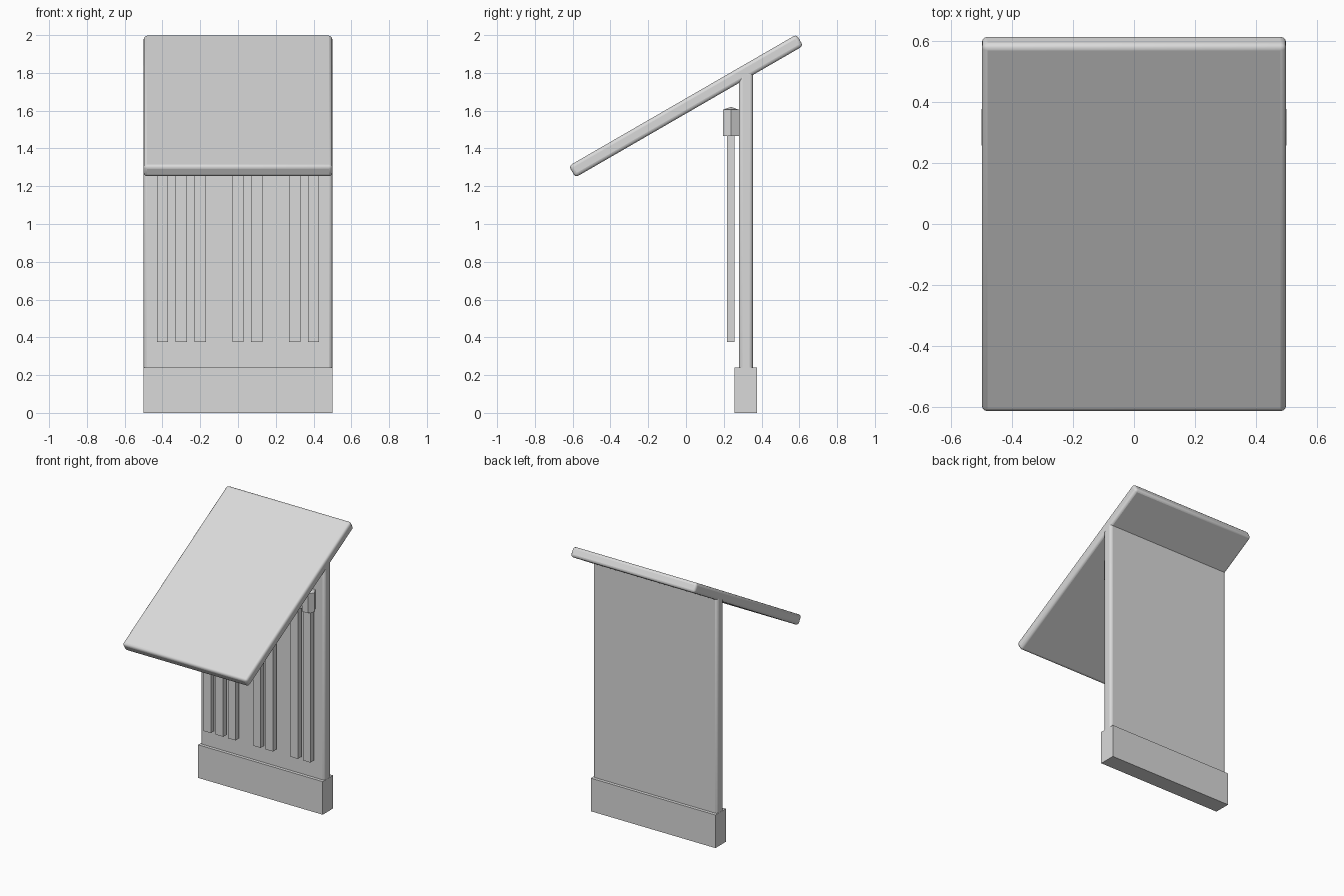
import bpy
import bmesh
import math
from mathutils import Matrix

cube = bpy.data.objects.get("Cube")
if cube:
    bpy.data.objects.remove(cube, do_unlink=True)

grey = bpy.data.materials.new("plain_grey")
grey.use_nodes = True
grey.diffuse_color = (0.7, 0.7, 0.7, 1)
grey.node_tree.nodes["Principled BSDF"].inputs["Base Color"].default_value = (0.7, 0.7, 0.7, 1)


def add_object(name, bm, location):
    mesh = bpy.data.meshes.new(name)
    bm.to_mesh(mesh)
    bm.free()
    mesh.materials.append(grey)
    obj = bpy.data.objects.new(name, mesh)
    obj.location = location
    bpy.context.collection.objects.link(obj)
    return obj


def box(name, size, location, tilt=0, radius=0):
    bm = bmesh.new()
    bmesh.ops.create_cube(bm, size=1, matrix=Matrix.Diagonal((*size, 1)))
    obj = add_object(name, bm, location)
    obj.rotation_euler.x = tilt
    if radius:
        # Rounded panel edges with smooth shading
        bevel = obj.modifiers.new("rounded_edges", "BEVEL")
        bevel.width = radius
        bevel.segments = 3
        bpy.ops.object.select_all(action="DESELECT")
        obj.select_set(True)
        bpy.context.view_layer.objects.active = obj
        bpy.ops.object.shade_smooth_by_angle(angle=math.radians(40))
    return obj


def hexagonal_cap(name, location, radius, height, peak):
    # Upright six-sided prism with a shallow pointed top
    bm = bmesh.new()
    bottom, top = [], []
    for i in range(6):
        a = i * math.pi / 3
        x, y = radius * math.cos(a), radius * math.sin(a)
        bottom.append(bm.verts.new((x, y, 0)))
        top.append(bm.verts.new((x, y, height)))
    apex = bm.verts.new((0, 0, height + peak))
    bm.faces.new(bottom[::-1])
    for i in range(6):
        j = (i + 1) % 6
        bm.faces.new((bottom[i], bottom[j], top[j], top[i]))
        bm.faces.new((top[i], top[j], apex))
    return add_object(name, bm, location)


# Base, upright wall and sloping roof
box("base", (1.0, 0.12, 0.24), (0, 0.317, 0.12))
box("wall", (0.998, 0.074, 1.77), (0, 0.317, 0.925), radius=0.018)
box("roof", (0.998, 1.392, 0.07), (0, 0, 1.625), tilt=math.radians(30), radius=0.018)

# Hanging bars in uneven groups, each with a cap on top
for n, x in enumerate((-0.4, -0.3, -0.2, 0, 0.1, 0.3, 0.4), 1):
    box(f"hanging_bar_{n}", (0.06, 0.04, 1.1), (x, 0.236, 0.925))
    hexagonal_cap(f"bar_cap_{n}", (x, 0.238, 1.465), 0.049, 0.14, 0.015)
